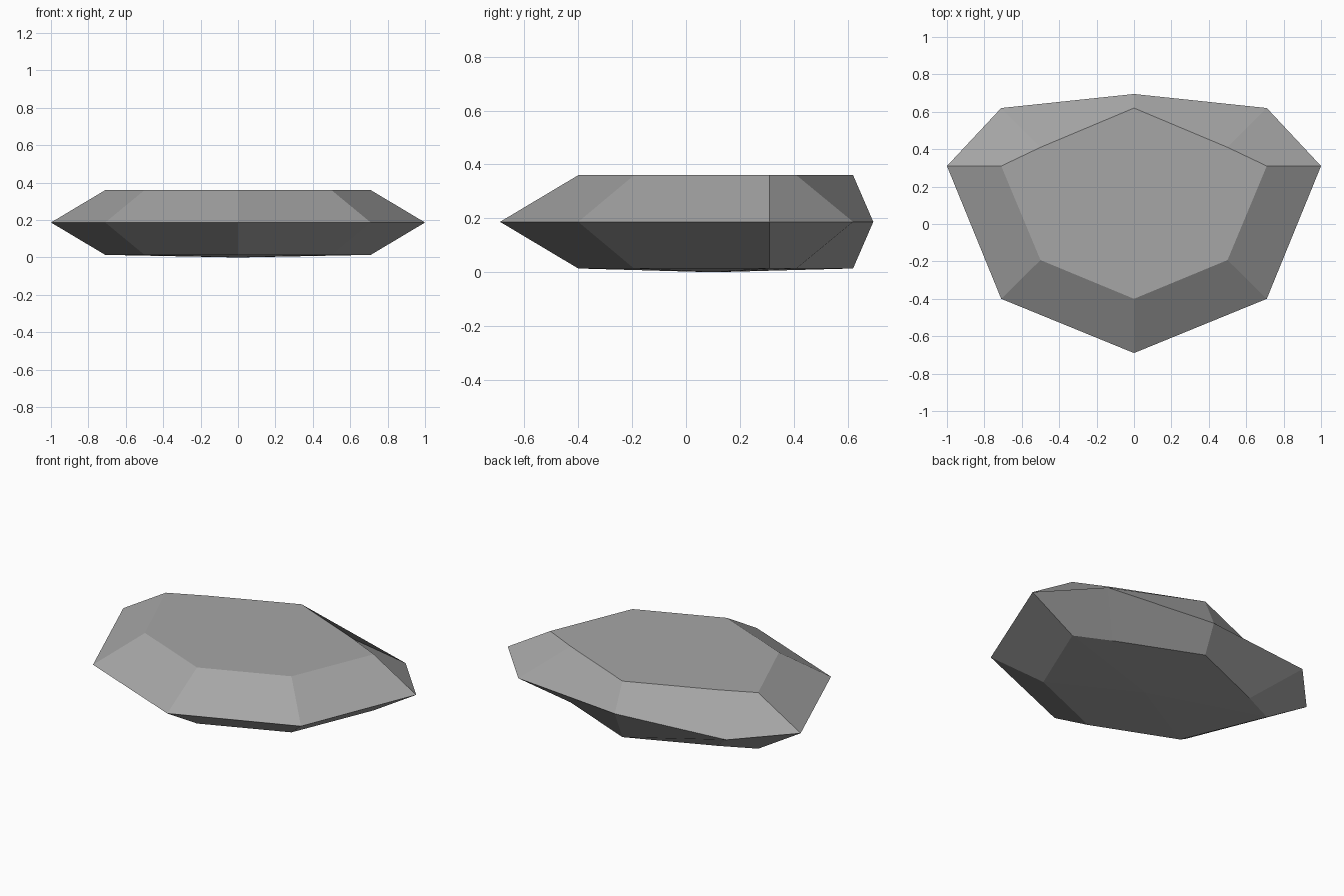
import bpy
import bmesh

cube = bpy.data.objects.get("Cube")
if cube:
    bpy.data.objects.remove(cube, do_unlink=True)

# Stone material
stone = bpy.data.materials.new("stone_grey")
stone.use_nodes = True
colour = (0.38, 0.38, 0.38, 1)
stone.diffuse_color = colour
bsdf = stone.node_tree.nodes["Principled BSDF"]
bsdf.inputs["Base Color"].default_value = colour
bsdf.inputs["Roughness"].default_value = 0.9

# Half outlines from front to back, mirrored into full rings
WAIST = [(0, -0.69), (0.71, -0.4), (1, 0.31), (0.71, 0.62), (0, 0.695)]
CAP = [(0, -0.4), (0.5, -0.193), (0.71, 0.31), (0.5, 0.41), (0, 0.62)]


def add_ring(bm, half, z):
    outline = half + [(-x, y) for x, y in reversed(half[1:-1])]
    return [bm.verts.new((x, y, z)) for x, y in outline]


def bridge(bm, lower, upper):
    count = len(lower)
    for i in range(count):
        j = (i + 1) % count
        bm.faces.new((lower[i], lower[j], upper[j], upper[i]))


# Faceted rock: lower cap, waist and upper cap
bm = bmesh.new()
base = add_ring(bm, CAP, 0.014)
waist = add_ring(bm, WAIST, 0.187)
top = add_ring(bm, CAP, 0.36)
bridge(bm, base, waist)
bridge(bm, waist, top)
bm.faces.new(top)

# Underside sags slightly to a central point
centre = bm.verts.new((0, 0.1, 0))
for i in range(len(base)):
    bm.faces.new((centre, base[(i + 1) % len(base)], base[i]))

bmesh.ops.recalc_face_normals(bm, faces=bm.faces)
mesh = bpy.data.meshes.new("flat_rock")
bm.to_mesh(mesh)
bm.free()
mesh.materials.append(stone)
rock = bpy.data.objects.new("flat_rock", mesh)
bpy.context.collection.objects.link(rock)
